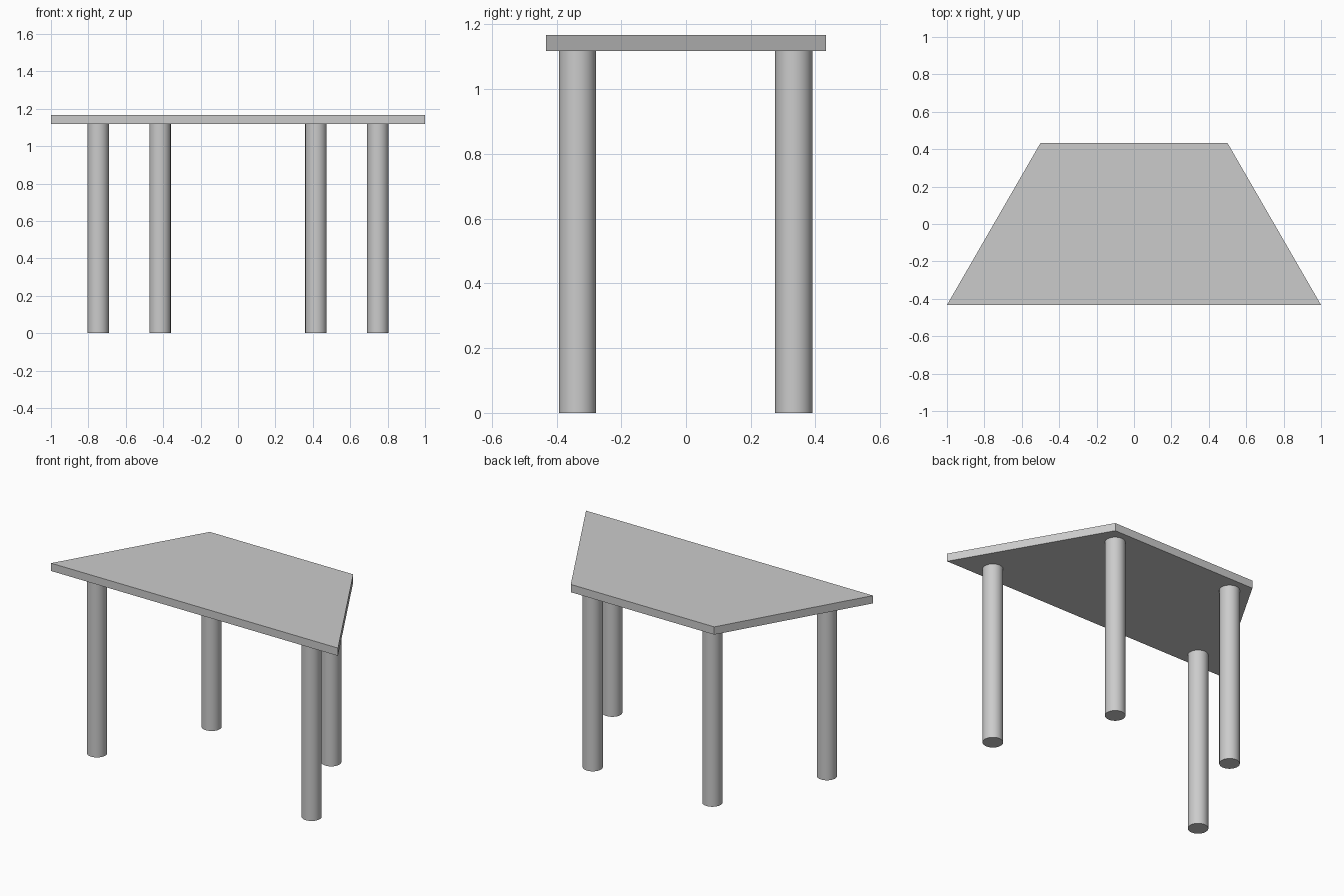
import bpy, bmesh

if "Cube" in bpy.data.objects:
    bpy.data.objects.remove(bpy.data.objects["Cube"])

TOP_Z, THICK = 1.167, 0.049
LEG_R, LEG_H = 0.0575, TOP_Z - THICK


def make_tabletop():
    bm = bmesh.new()
    outline = [(-1, -0.433), (1, -0.433), (0.5, 0.433), (-0.5, 0.433)]
    face = bm.faces.new([bm.verts.new((x, y, LEG_H)) for x, y in outline])
    result = bmesh.ops.extrude_face_region(bm, geom=[face])
    verts = [g for g in result["geom"] if isinstance(g, bmesh.types.BMVert)]
    bmesh.ops.translate(bm, verts=verts, vec=(0, 0, THICK))
    bmesh.ops.recalc_face_normals(bm, faces=bm.faces)
    mesh = bpy.data.meshes.new("tabletop")
    bm.to_mesh(mesh)
    bm.free()
    bpy.context.collection.objects.link(bpy.data.objects.new("tabletop", mesh))


def make_leg(name, x, y):
    bpy.ops.mesh.primitive_cylinder_add(
        vertices=48, radius=LEG_R, depth=LEG_H, location=(x, y, LEG_H / 2))
    bpy.context.object.name = name
    bpy.ops.object.shade_smooth_by_angle()


# Trapezoid top
make_tabletop()

# Round legs, mirrored left and right
for side, sign in (("left", -1), ("right", 1)):
    make_leg(f"front_leg_{side}", sign * 0.748, -0.335)
    make_leg(f"back_leg_{side}", sign * 0.417, 0.333)
